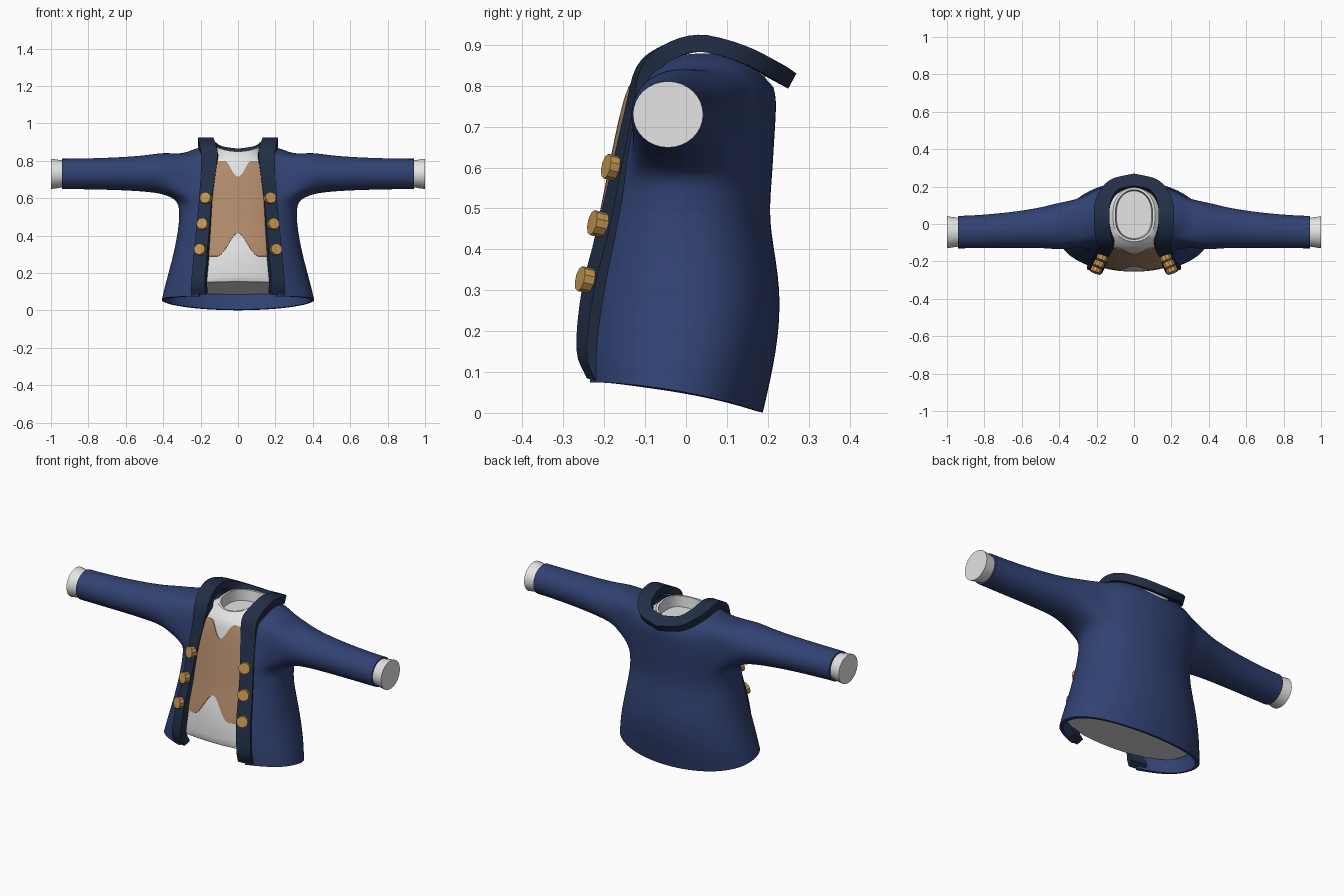
import bpy, math
from math import sin, cos, pi
from mathutils import Vector

if "Cube" in bpy.data.objects:
    bpy.data.objects.remove(bpy.data.objects["Cube"])


def material(name, rgb):
    m = bpy.data.materials.new(name)
    m.diffuse_color = (*rgb, 1)
    m.use_nodes = True
    m.node_tree.nodes["Principled BSDF"].inputs["Base Color"].default_value = m.diffuse_color
    return m


BLUE = material("coat_blue", (0.031, 0.054, 0.17))
NAVY = material("lapel_navy", (0.016, 0.028, 0.062))
WHITE = material("shirt_white", (0.78, 0.78, 0.78))
TAN = material("vest_tan", (0.45, 0.26, 0.15))
GOLD = material("button_gold", (0.56, 0.31, 0.085))


def build(name, verts, faces, mat, mirror=False, subsurf=0, thickness=0):
    me = bpy.data.meshes.new(name)
    me.from_pydata([tuple(v) for v in verts], [], faces)
    me.materials.append(mat)
    ob = bpy.data.objects.new(name, me)
    bpy.context.collection.objects.link(ob)
    if mirror:
        ob.modifiers.new("mirror", 'MIRROR')
    if subsurf:
        s = ob.modifiers.new("smooth", 'SUBSURF')
        s.levels = s.render_levels = subsurf
        s.boundary_smooth = 'PRESERVE_CORNERS'
    if thickness:
        s = ob.modifiers.new("thickness", 'SOLIDIFY')
        s.thickness, s.offset = thickness, -1
    bpy.ops.object.select_all(action='DESELECT')
    ob.select_set(True)
    bpy.context.view_layer.objects.active = ob
    bpy.ops.object.convert(target='MESH')
    bpy.ops.object.shade_smooth_by_angle(angle=math.radians(40))
    return ob


def grid_faces(rows, cols, closed=False):
    n = cols if closed else cols - 1
    return [(r * cols + c, r * cols + (c + 1) % cols,
             (r + 1) * cols + (c + 1) % cols, (r + 1) * cols + c)
            for r in range(rows - 1) for c in range(n)]


def curve(rows, t):
    """Smooth interpolation of rows, keyed by their first value."""
    t = min(max(t, rows[0][0]), rows[-1][0])
    i = max(k for k in range(len(rows) - 1) if rows[k][0] <= t)
    a, b = rows[i], rows[i + 1]
    p, q = rows[max(i - 1, 0)], rows[min(i + 2, len(rows) - 1)]
    h = b[0] - a[0]
    u = (t - a[0]) / h
    out = []
    for k in range(1, len(a)):
        ma = (b[k] - p[k]) / (b[0] - p[0]) * h
        mb = (q[k] - a[k]) / (q[0] - a[0]) * h
        out.append((2*u**3 - 3*u*u + 1) * a[k] + (u**3 - 2*u*u + u) * ma
                   + (3*u*u - 2*u**3) * b[k] + (u**3 - u*u) * mb)
    return out


def section(phi, w, yf, yb, ef=0.85):
    """Point of a rounded body section; phi = 0 is the front, pi the back."""
    c, yc, d = cos(phi), (yf + yb) / 2, (yb - yf) / 2
    e = ef if c > 0 else 0.85
    return w * sin(phi), yc - d * math.copysign(abs(c) ** e, c)


# Coat: z, half width, front y, back y, opening x, drop at the back
coat = [(0.05, .412, -.262, .190, .21, 0), (0.15, .390, -.272, .225, .21, 0),
        (0.30, .347, -.255, .237, .20, 0), (0.45, .319, -.220, .206, .185, 0),
        (0.53, .317, -.200, .208, .178, 0), (0.59, .325, -.188, .213, .172, 0),
        (0.66, .332, -.172, .217, .167, 0), (0.74, .332, -.155, .221, .16, .02),
        (0.835, .30, -.135, .222, .155, .08), (0.865, .24, -.12, .22, .15, .09),
        (0.88, .17, -.105, .215, .13, .085)]
COLS = 11
verts = []
for r, (z, w, yf, yb, xo, drop) in enumerate(coat):
    p0 = math.asin(xo / w)
    for c in range(COLS):
        phi = p0 + (pi - p0) * c / (COLS - 1)
        x, y = section(phi, w, yf, yb)
        zz = z - drop * max(0, -cos(phi)) ** 2
        if r == 0:
            zz = 0.075 - 0.075 * min(1, ((y + 0.25) / 0.44) ** 2)
        if r >= 8:
            zz -= 0.035 * max(0, cos(phi)) ** 2
        verts.append((0 if c == COLS - 1 else x, y, zz))
# armhole: drop the side faces and grow the sleeve out of their boundary
C0, C1, R0, R1 = 1, 6, 5, 8
faces = [f for f in grid_faces(len(coat), COLS)
         if not (C0 <= f[0] % COLS < C1 and R0 <= f[0] // COLS < R1)]
loop = ([(R0, c) for c in range(C0, C1)] + [(r, C1) for r in range(R0, R1)]
        + [(R1, c) for c in range(C1, C0, -1)] + [(r, C0) for r in range(R1, R0, -1)])
prev = [r * COLS + c for r, c in loop]
n = len(prev)
# Sleeve: x, centre y, centre z, radius y, radius z
for x, cy, cz, ry, rz in [(.40, -.012, .734, .130, .114), (.48, -.018, .732, .112, .100),
                          (.62, -.030, .731, .100, .090), (.78, -.039, .73, .092, .085),
                          (.90, -.043, .73, .089, .083), (.94, -.043, .73, .089, .083)]:
    start = len(verts)
    for i in range(n):
        a = math.radians(213.75) + 2 * pi * i / n
        verts.append((x, cy + ry * cos(a), cz + rz * sin(a)))
    ring = list(range(start, start + n))
    faces += [(prev[i], prev[(i + 1) % n], ring[(i + 1) % n], ring[i]) for i in range(n)]
    prev = ring
build("coat", verts, faces, BLUE, mirror=True, subsurf=2, thickness=0.018)

# Lapel and collar: one band; step, inner edge xyz, outer edge xyz
band = [(0, .170, -.243, .085, .250, -.222, .078), (1, .178, -.268, .155, .250, -.243, .15),
        (2, .166, -.255, .30, .237, -.225, .30), (3, .153, -.217, .45, .222, -.188, .45),
        (4, .140, -.182, .60, .208, -.158, .60), (5, .120, -.150, .74, .199, -.130, .74),
        (6, .110, -.122, .845, .198, -.112, .84), (7, .122, -.065, .895, .208, -.06, .897),
        (8, .132, .03, .925, .215, .03, .925), (9, .125, .12, .905, .203, .14, .90),
        (10, .085, .185, .878, .13, .235, .853), (11, 0, .205, .865, 0, .270, .83)]
verts, STEPS = [], 44
for k in range(STEPS + 1):
    p = curve(band, 11 * k / STEPS)
    verts += [p[:3], p[3:]]
build("lapel_collar", verts, grid_faces(STEPS + 1, 2), NAVY, mirror=True, thickness=0.042)

# Shirt: z, half width, front y, back y
shirt = [(.08, .36, -.245, .185), (.15, .35, -.255, .195), (.30, .31, -.247, .205),
         (.45, .285, -.215, .18), (.60, .285, -.185, .185), (.72, .27, -.16, .19),
         (.80, .20, -.14, .19), (.84, .145, -.118, .195), (.87, .112, -.095, .195)]
SEG = 48


def shirt_ring(z, inset=0.0, down=0.0):
    w, yf, yb = curve(shirt, z)
    ring = []
    for i in range(SEG):
        phi = 2 * pi * i / SEG
        x, y = section(phi, w - inset, yf + inset, yb - inset, 0.7)
        dip = 0.02 * cos(phi) ** 2 * max(0, (z - 0.8) / 0.07)
        ring.append((x, y, z - dip - down))
    return ring


hem = [(x, y, 0.115 - 0.155 * y) for x, y, z in shirt_ring(0.10)]
rings = [hem] + [shirt_ring(0.17 + 0.7 * k / 28) for k in range(29)]
rings += [shirt_ring(0.87, 0.012), shirt_ring(0.87, 0.018, 0.06)]
faces = grid_faces(len(rings), SEG, True)
last = (len(rings) - 1) * SEG
faces += [tuple(reversed(range(SEG))), tuple(range(last, last + SEG))]
build("shirt", [v for r in rings for v in r], faces, WHITE)


# Vest: thin panel lying on the shirt front, notched above and below
def ease(t):
    t = min(max(t, 0), 1)
    return t * t * (3 - 2 * t)


verts, NU, NV = [], 49, 25
for j in range(NV):
    for i in range(NU):
        u = 2 * i / (NU - 1) - 1
        top = 0.715 + 0.085 * ease(abs(u) / 0.55) - 0.03 * ease((abs(u) - 0.75) / 0.25)
        low = 0.415 - 0.125 * ease(abs(u) / 0.55)
        z = low + (top - low) * j / (NV - 1)
        x = u * (0.20 - 0.14 * (z - 0.3))
        w, yf, yb = curve(shirt, z)
        y = section(math.asin(x / w), w, yf, yb, 0.7)[1]
        verts.append((x, y - 0.004, z))
build("vest", verts, grid_faces(NV, NU), TAN, thickness=0.006)

# Shirt cuffs: flared, closed ends
verts, CS = [], 32
for x, r in [(.90, .066), (.945, .073), (1.0, .081)]:
    for i in range(CS):
        a = 2 * pi * i / CS
        verts.append((x, -.044 + 1.06 * r * cos(a), .73 + r * sin(a)))
build("shirt_cuffs", verts, grid_faces(3, CS, True) + [tuple(range(2 * CS, 3 * CS))],
      WHITE, mirror=True)

# Buttons: three on each lapel
for side, label in ((1, "right"), (-1, "left")):
    for k, (x, y, z) in enumerate([(.170, -.180, .60), (.187, -.214, .462), (.201, -.244, .325)]):
        axis = Vector((0.35 * side, -0.9, 0.2))
        bpy.ops.mesh.primitive_cylinder_add(vertices=10, radius=0.031, depth=0.034,
                                            location=(x * side, y, z),
                                            rotation=axis.to_track_quat('Z', 'Y').to_euler())
        ob = bpy.context.object
        ob.name = f"button_{label}_{k + 1}"
        ob.data.materials.append(GOLD)
